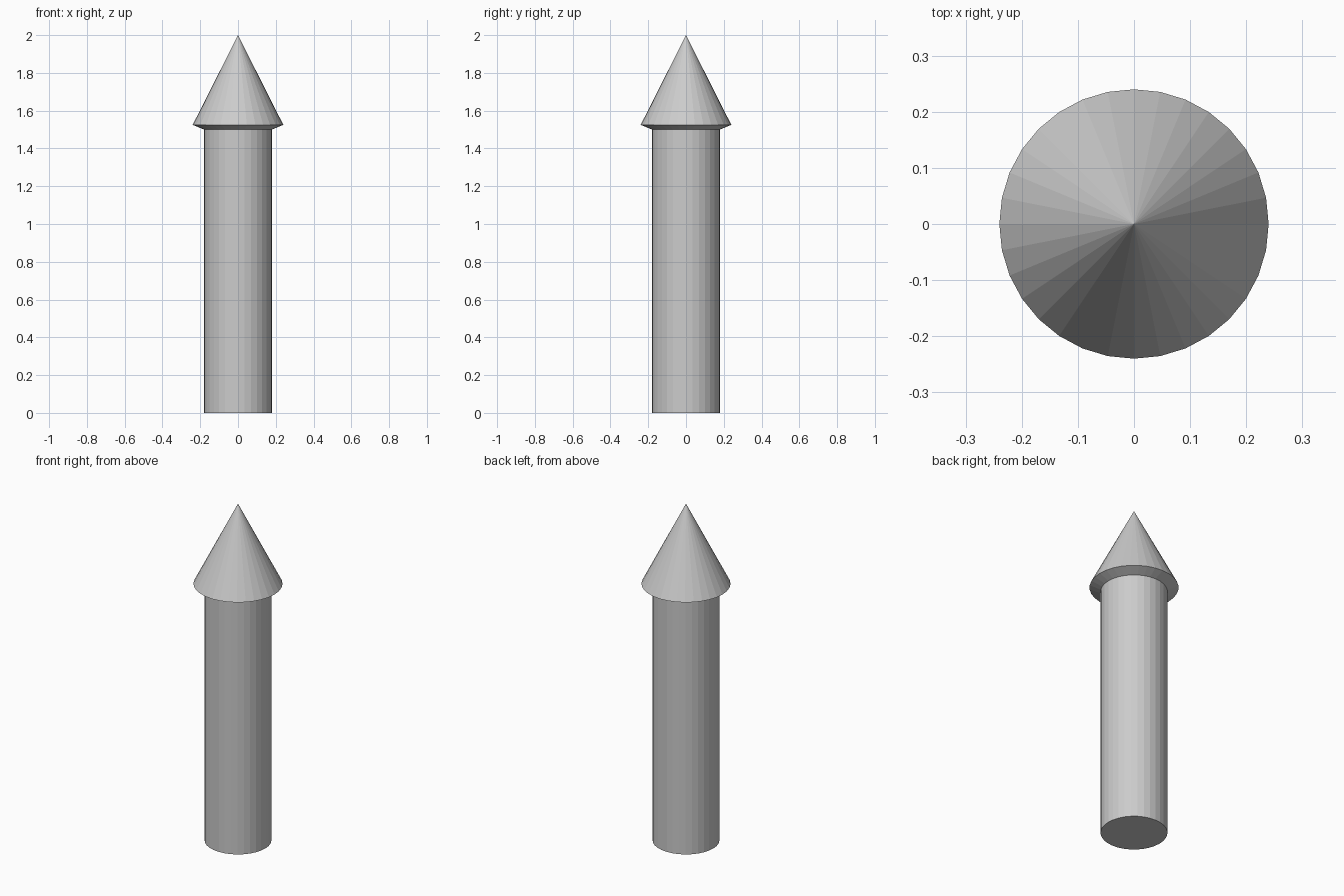
import bpy, bmesh
from math import cos, sin, tau

if "Cube" in bpy.data.objects:
    bpy.data.objects.remove(bpy.data.objects["Cube"])

SIDES = 32


def lathe(name, profile):
    """Closed solid of revolution from (radius, z) points; radius 0 makes a tip."""
    bm = bmesh.new()
    rings = []
    for r, z in profile:
        if r == 0:
            rings.append([bm.verts.new((0, 0, z))] * SIDES)
        else:
            rings.append([bm.verts.new((r * cos(tau * i / SIDES), r * sin(tau * i / SIDES), z))
                          for i in range(SIDES)])
    for low, high in zip(rings, rings[1:]):
        for i in range(SIDES):
            j = (i + 1) % SIDES
            bm.faces.new(dict.fromkeys((low[i], low[j], high[j], high[i])))
    bm.faces.new(rings[0][::-1])
    bmesh.ops.recalc_face_normals(bm, faces=bm.faces)
    mesh = bpy.data.meshes.new(name)
    bm.to_mesh(mesh)
    bm.free()
    obj = bpy.data.objects.new(name, mesh)
    bpy.context.collection.objects.link(obj)
    return obj


# Round post, sloped overhang and pointed cap in one continuous faceted skin
lathe("pointed_post", [(0.18, 0), (0.18, 1.5), (0.24, 1.525), (0, 2)])
